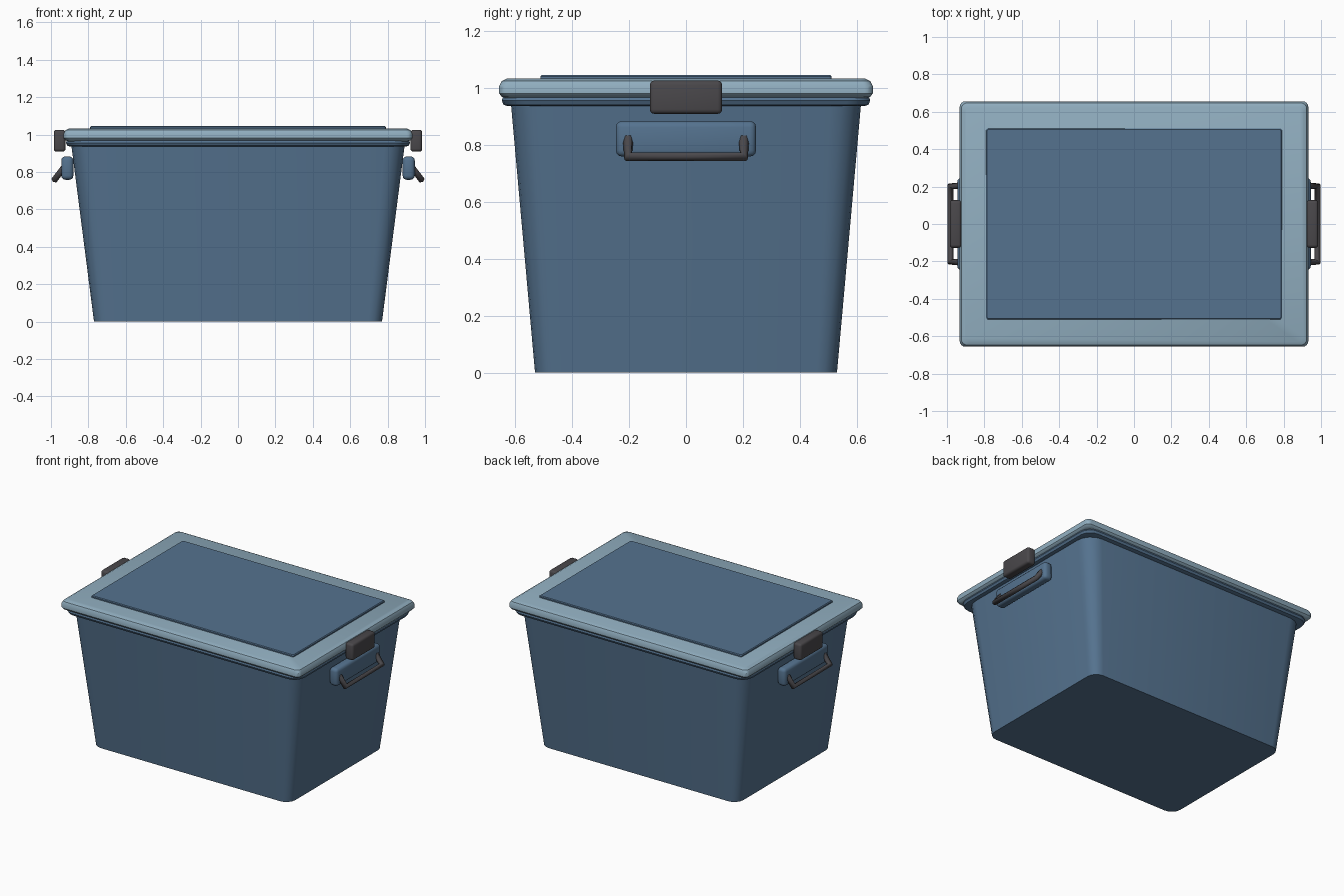
import bpy, bmesh
from math import cos, sin, pi

cube = bpy.data.objects.get("Cube")
if cube:
    bpy.data.objects.remove(cube, do_unlink=True)


def material(name, color):
    m = bpy.data.materials.new(name)
    m.use_nodes = True
    m.diffuse_color = (*color, 1)
    m.node_tree.nodes["Principled BSDF"].inputs["Base Color"].default_value = (*color, 1)
    return m


BLUE = material("slate blue plastic", (0.09, 0.17, 0.275))
PALE = material("pale blue plastic", (0.28, 0.42, 0.52))
DARK = material("charcoal plastic", (0.068, 0.064, 0.07))


def finish(obj, mat):
    obj.data.materials.append(mat)
    bpy.ops.object.select_all(action='DESELECT')
    obj.select_set(True)
    bpy.context.view_layer.objects.active = obj
    bpy.ops.object.shade_smooth_by_angle(angle=0.6)
    return obj


def add_mesh(name, bm, mat):
    bmesh.ops.recalc_face_normals(bm, faces=bm.faces)
    mesh = bpy.data.meshes.new(name)
    bm.to_mesh(mesh)
    bm.free()
    obj = bpy.data.objects.new(name, mesh)
    bpy.context.collection.objects.link(obj)
    return finish(obj, mat)


def rounded_rect(hx, hy, r, seg=4):
    """Outline of a rectangle with rounded corners."""
    pts = []
    for k, (sx, sy) in enumerate([(1, 1), (-1, 1), (-1, -1), (1, -1)]):
        for i in range(seg + 1):
            a = (k + i / seg) * pi / 2
            pts.append((sx * (hx - r) + r * cos(a), sy * (hy - r) + r * sin(a)))
    return pts


def loft(name, levels, mat):
    """Stack rounded rectangles given as (half x, half y, radius, z)."""
    bm = bmesh.new()
    rings = [[bm.verts.new((x, y, z)) for x, y in rounded_rect(hx, hy, r)]
             for hx, hy, r, z in levels]
    n = len(rings[0])
    for a, b in zip(rings, rings[1:]):
        for i in range(n):
            j = (i + 1) % n
            bm.faces.new((a[i], a[j], b[j], b[i]))
    bm.faces.new(rings[0])
    bm.faces.new(rings[-1])
    return add_mesh(name, bm, mat)


def bevel_box(name, x, y, z, bevel, mat):
    """Box between (min, max) ranges with rounded edges."""
    bm = bmesh.new()
    bmesh.ops.create_cube(bm, size=1)
    for v in bm.verts:
        v.co = [(lo + hi) / 2 + c * (hi - lo) for c, (lo, hi) in zip(v.co, (x, y, z))]
    bmesh.ops.bevel(bm, geom=bm.edges[:], offset=bevel, segments=3,
                    profile=0.5, affect='EDGES', clamp_overlap=True)
    return add_mesh(name, bm, mat)


# Tapered tub and its rolled rim
loft("tub", [(0.77, 0.53, 0.07, 0), (0.892, 0.615, 0.11, 0.95)], BLUE)
loft("tub_rim", [(0.895, 0.625, 0.08, 0.935), (0.913, 0.64, 0.08, 0.94),
                 (0.92, 0.647, 0.08, 0.955), (0.913, 0.64, 0.08, 0.975)], BLUE)

# Lid with softened edge and raised centre panel
loft("lid", [(0.905, 0.63, 0.03, 0.963), (0.922, 0.647, 0.03, 0.968),
             (0.932, 0.656, 0.03, 0.98), (0.932, 0.656, 0.03, 1.005),
             (0.923, 0.647, 0.03, 1.023), (0.905, 0.629, 0.03, 1.032)], PALE)
loft("lid_panel", [(0.79, 0.511, 0.01, 1.025), (0.79, 0.511, 0.01, 1.04),
                   (0.785, 0.506, 0.008, 1.045)], BLUE)

# Latch, handle mount and swinging handle on both ends
for side, s in (("left", 1), ("right", -1)):
    def xr(a, b):
        return tuple(sorted((s * a, s * b)))

    bevel_box(side + "_latch", xr(0.922, 0.985), (-0.127, 0.127), (0.908, 1.025), 0.016, DARK)
    bevel_box(side + "_handle_mount", xr(0.88, 0.945), (-0.246, 0.246), (0.758, 0.883), 0.022, BLUE)

    curve = bpy.data.curves.new(side + "_handle", 'CURVE')
    curve.dimensions = '3D'
    curve.bevel_depth = 0.019
    curve.bevel_resolution = 1
    curve.use_fill_caps = True
    path = curve.splines.new('POLY')
    path.points.add(3)
    corners = [(0.93, -0.203, 0.825), (0.981, -0.203, 0.758),
               (0.981, 0.203, 0.758), (0.93, 0.203, 0.825)]
    for p, (x, y, z) in zip(path.points, corners):
        p.co = (s * x, y, z, 1)
    handle = bpy.data.objects.new(side + "_handle", curve)
    bpy.context.collection.objects.link(handle)
    curve.materials.append(DARK)
